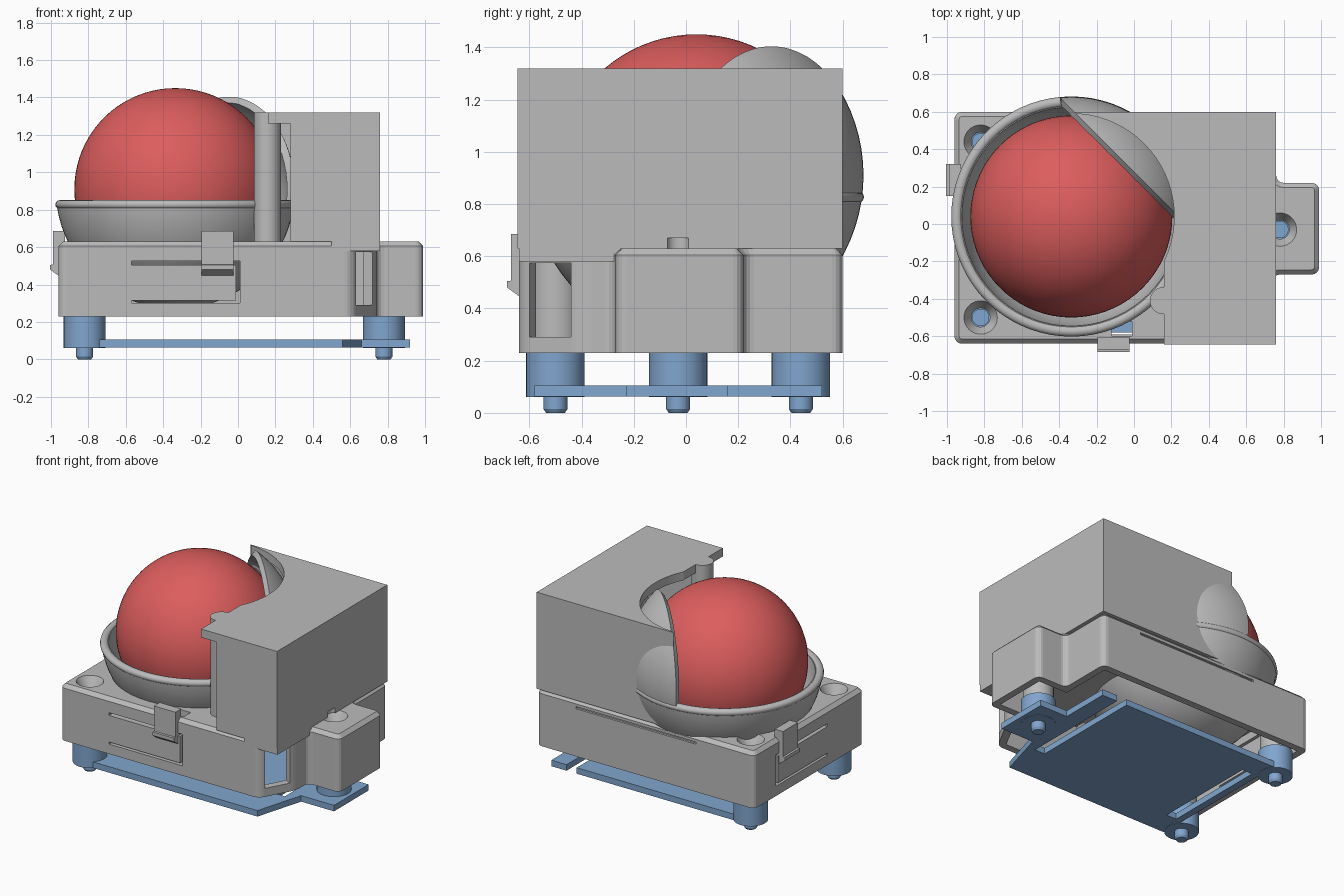
import bpy, bmesh, math
from mathutils import Matrix, Vector

if "Cube" in bpy.data.objects:
    bpy.data.objects.remove(bpy.data.objects["Cube"], do_unlink=True)


def material(name, rgb):
    m = bpy.data.materials.new(name)
    m.use_nodes = True
    m.diffuse_color = (*rgb, 1)
    m.node_tree.nodes["Principled BSDF"].inputs["Base Color"].default_value = (*rgb, 1)
    return m


GREY = material("light grey", (0.5, 0.5, 0.5))
RED = material("ball red", (0.72, 0.11, 0.11))
BLUE = material("board blue", (0.22, 0.38, 0.62))


def finish(name, bm, mat, smooth=False):
    bmesh.ops.recalc_face_normals(bm, faces=bm.faces)
    mesh = bpy.data.meshes.new(name)
    bm.to_mesh(mesh)
    bm.free()
    mesh.materials.append(mat)
    obj = bpy.data.objects.new(name, mesh)
    bpy.context.collection.objects.link(obj)
    if smooth:
        smooth_edges(obj)
    return obj


def smooth_edges(obj):
    bpy.ops.object.select_all(action="DESELECT")
    obj.select_set(True)
    bpy.context.view_layer.objects.active = obj
    bpy.ops.object.shade_smooth_by_angle(angle=math.radians(35))


def prism(name, outline, z0, z1, mat=GREY, corner=0, lip=0):
    """Extrude an outline, optionally rounding its corners and chamfering its top."""
    bm = bmesh.new()
    face = bm.faces.new([bm.verts.new((x, y, z0)) for x, y in outline])
    top = bmesh.ops.extrude_face_region(bm, geom=[face])
    bmesh.ops.translate(bm, vec=(0, 0, z1 - z0),
                        verts=[v for v in top["geom"] if isinstance(v, bmesh.types.BMVert)])
    bmesh.ops.recalc_face_normals(bm, faces=bm.faces)
    if corner:
        sides = [e for e in bm.edges if abs(e.verts[0].co.z - e.verts[1].co.z) > 0.01]
        bmesh.ops.bevel(bm, geom=sides, offset=corner, segments=4, profile=0.5, affect="EDGES")
    if lip:
        rim = [e for e in bm.edges if all(v.co.z > z1 - 0.001 for v in e.verts)]
        bmesh.ops.bevel(bm, geom=rim, offset=lip, segments=1, affect="EDGES")
    return finish(name, bm, mat)


def box(name, x, y, z, mat=GREY, place=Matrix()):
    bm = bmesh.new()
    bmesh.ops.create_cube(bm, size=1)
    spans = (x, y, z)
    for v in bm.verts:
        v.co = place @ Vector([sum(s) / 2 + c * (s[1] - s[0]) for s, c in zip(spans, v.co)])
    return finish(name, bm, mat)


def cylinder(name, x, y, z0, z1, r, mat=GREY, top_r=None, segments=40):
    bm = bmesh.new()
    bmesh.ops.create_cone(bm, cap_ends=True, segments=segments, radius1=r,
                          radius2=r if top_r is None else top_r, depth=z1 - z0,
                          matrix=Matrix.Translation((x, y, (z0 + z1) / 2)))
    return finish(name, bm, mat, True)


CENTRE = Vector((-0.335, 0.04, 0.91))


def sphere(name, r, mat=GREY, planes=(), wall=0):
    """Ball-centred sphere, trimmed by planes and thickened inwards."""
    bm = bmesh.new()
    bmesh.ops.create_uvsphere(bm, u_segments=72, v_segments=40, radius=r,
                              matrix=Matrix.Translation(CENTRE))
    for point, normal in planes:
        bmesh.ops.bisect_plane(bm, geom=bm.verts[:] + bm.edges[:] + bm.faces[:],
                               plane_co=point, plane_no=normal, clear_inner=True)
    mesh_obj = finish(name, bm, mat)
    if wall:
        mod = mesh_obj.modifiers.new("wall", "SOLIDIFY")
        mod.thickness, mod.offset = wall, -1
        bake(mesh_obj)
    smooth_edges(mesh_obj)
    return mesh_obj


def bake(obj):
    graph = bpy.context.evaluated_depsgraph_get()
    obj.data = bpy.data.meshes.new_from_object(obj.evaluated_get(graph))
    obj.modifiers.clear()


def combine(obj, other, operation="DIFFERENCE"):
    mod = obj.modifiers.new("combine", "BOOLEAN")
    mod.operation, mod.object, mod.solver = operation, other, "EXACT"
    bake(obj)
    bpy.data.objects.remove(other, do_unlink=True)


# Base: an open-bottomed tray with a tab on one side
base = prism("base", [(-.96, -.64), (.61, -.64), (.74, -.4), (.74, -.27), (.99, -.27),
                      (.99, .22), (.76, .22), (.76, .6), (-.96, .6)],
             .23, .63, corner=.04, lip=.025)
combine(base, prism("hollow", [(-.91, -.59), (.58, -.59), (.69, -.38), (.69, -.22), (.94, -.22),
                               (.94, .17), (.71, .17), (.71, .55), (-.91, .55)], .1, .58))

# Screw bosses with countersunk holes
screws = [(-.82, -.5), (-.82, .44), (.78, -.03)]
for x, y in screws:
    combine(base, cylinder("boss", x, y, .23, .6, .1), "UNION")
    combine(base, cylinder("hole", x, y, .1, .7, .05))
    combine(base, cylinder("countersink", x, y, .56, .64, .05, top_r=.095))
combine(base, sphere("socket", .61))

# Corner window, clip opening and rear groove
turn = Matrix.Translation((.675, -.52, 0)) @ Matrix.Rotation(math.atan2(.24, .13), 4, "Z")
combine(base, box("window", (-.09, .09), (-.1, .1), (.29, .575), place=turn))
combine(base, box("clip_opening", (-.12, -.01), (-.6, -.52), (.5, .7)))
combine(base, box("rear_groove", (-.5, .45), (.585, .7), (.57, .585)))

# Spring clips: slots around a tongue, a finger pad and a catch
front = Matrix.Translation((-.11, -.64, 0))
left = Matrix.Translation((-.96, .235, 0)) @ Matrix.Rotation(-math.pi / 2, 4, "Z")
for side, place, s in (("front", front, -1), ("side", left, 1)):
    for z0, z1, a, b in ((.505, .525, -.1, .46), (.3, .315, -.1, .46), (.3, .525, -.12, -.1)):
        span = sorted((s * a, s * b))
        combine(base, box("slot", span, (-.1, .1), (z0, z1), place=place))
    box(side + "_clip_pad", (-.085, .085), (-.03, .035), (.48, .685), place=place)
    bm = bmesh.new()
    ends = [[bm.verts.new(place @ Vector((x, y, z))) for y, z in
             ((.01, .51), (-.045, .505), (-.045, .48), (.01, .44))] for x in (-.085, .085)]
    for loop in ends:
        bm.faces.new(loop)
    for i in range(4):
        j = (i + 1) % 4
        bm.faces.new((ends[0][i], ends[0][j], ends[1][j], ends[1][i]))
    finish(side + "_clip_catch", bm, GREY)

# Housing: a hollow box open toward the ball
housing = prism("housing", [(-.32, .6), (.76, .6), (.76, -.645), (.16, -.645), (.16, .12)],
                .63, 1.32)
combine(housing, prism("cavity", [(-.5, .56), (.72, .56), (.72, -.6), (.28, -.6),
                                  (.28, -.75), (-.5, -.75)], .6, 1.26))
combine(housing, sphere("ball_clearance", .595))
combine(housing, cylinder("roof_bite", CENTRE.x, CENTRE.y, 1.2, 1.4, .55, segments=72))
combine(housing, cylinder("screw_notch", .78, -.03, .6, .67, .045))
prism("corner_ledge", [(.5, -.64), (.76, -.64), (.76, -.25), (.5, -.25)], .58, .632)
cylinder("housing_column", .157, -.41, .6, 1.32, .072)

# Bowl, its rounded rim and the rear cap
sphere("bowl", .64, planes=[((0, 0, .835), (0, 0, -1))], wall=.05)
bm = bmesh.new()
rings = []
for i in range(72):
    a = math.tau * i / 72
    rings.append([bm.verts.new(CENTRE + Vector((
        math.cos(a) * (.614 + .028 * math.cos(t)), math.sin(a) * (.614 + .028 * math.cos(t)),
        -.083 + .025 * math.sin(t)))) for t in (math.tau * k / 12 for k in range(12))])
for i in range(72):
    for k in range(12):
        p, q, n = rings[i], rings[(i + 1) % 72], (k + 1) % 12
        bm.faces.new((p[k], q[k], q[n], p[n]))
finish("bowl_rim", bm, GREY, True)
sphere("rear_cap", .64, planes=[((0, 0, .83), (0, 0, 1)), ((.28, 0, 0), (1, 1, 0))], wall=.04)

# Ball
sphere("ball", .54, RED)

# Circuit board, standoffs and pins
board = prism("board", [(-.74, -.58), (.56, -.58), (.66, -.23), (.92, -.23), (.92, .16),
                        (.7, .16), (.7, .52), (.58, .52), (.58, -.3), (.5, -.3),
                        (.5, .52), (-.74, .52)], .062, .105, BLUE)
combine(board, box("board_slot", (-.69, -.61), (-.4, .36), (0, .2)))
for i, (x, y) in enumerate(screws):
    cylinder(f"standoff_{i}", x, y, .06, .23, .112, BLUE)
    cylinder(f"pin_{i}", x, y, .015, .5, .046, BLUE)
    cylinder(f"pin_tip_{i}", x, y, 0, .015, .036, BLUE, top_r=.046)
